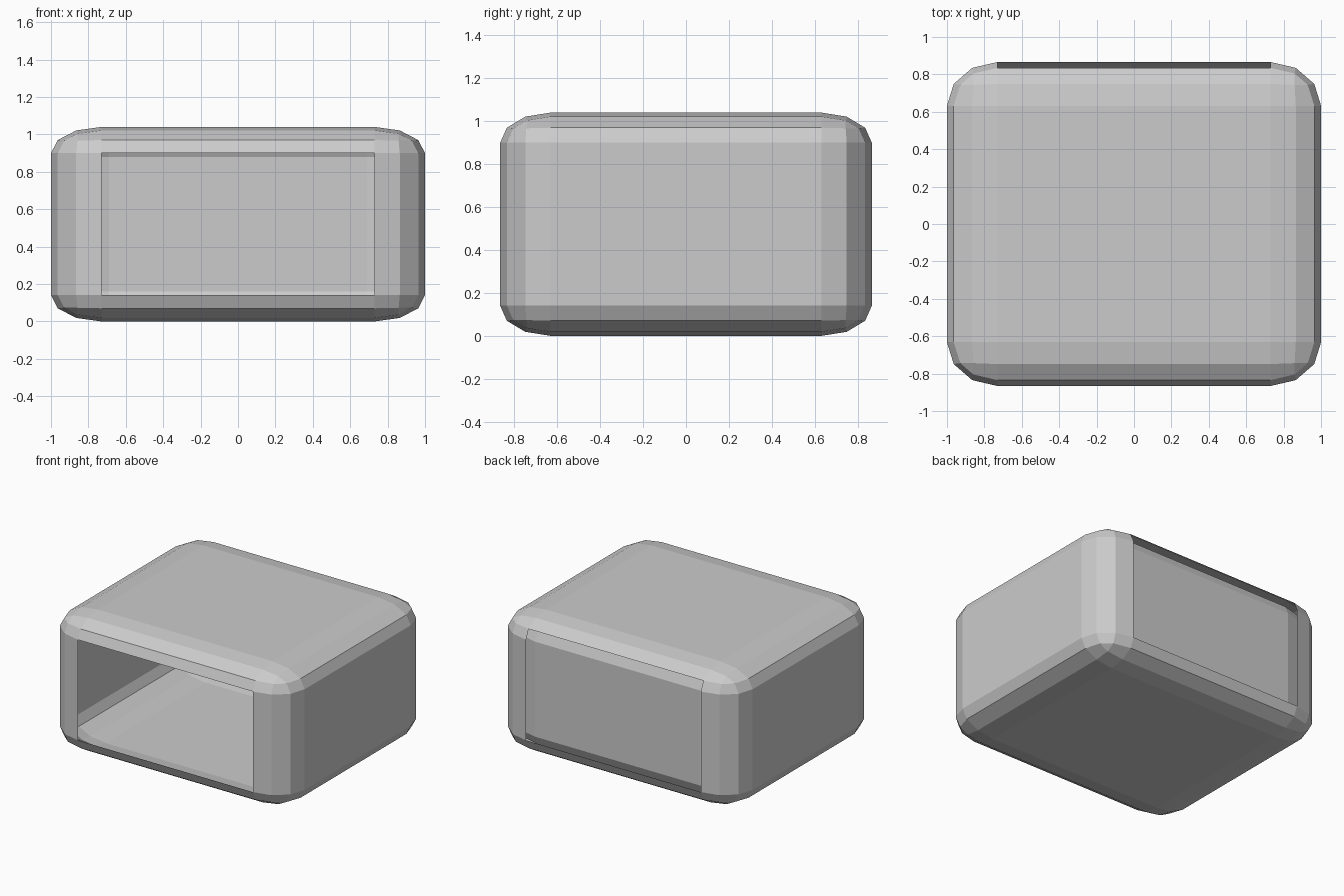
import bpy, bmesh
from mathutils import Matrix, Vector

if "Cube" in bpy.data.objects:
    bpy.data.objects.remove(bpy.data.objects["Cube"])

HALF = Vector((1.0, 0.866, 0.52))   # half sizes of the case
FLAT = 0.73                         # flat part of each side, as a share of the half size


def rounded_cube(scale):
    """Bevelled cube of unit half size, with its flat front face removed."""
    bm = bmesh.new()
    bmesh.ops.create_cube(bm, size=2)
    bmesh.ops.bevel(bm, geom=bm.edges[:], offset=1 - FLAT, offset_type='OFFSET',
                    segments=3, profile=0.5, affect='EDGES')
    bmesh.ops.scale(bm, vec=(scale,) * 3, verts=bm.verts)
    front = [f for f in bm.faces if f.calc_center_median().y < -0.99 * scale]
    bmesh.ops.delete(bm, geom=front, context='FACES')
    return bm


def finish(bm, name):
    bmesh.ops.transform(bm, verts=bm.verts, matrix=Matrix.Translation((0, 0, HALF.z))
                        @ Matrix.Diagonal((*HALF, 1)))
    mesh = bpy.data.meshes.new(name)
    bm.to_mesh(mesh)
    bm.free()
    obj = bpy.data.objects.new(name, mesh)
    bpy.context.collection.objects.link(obj)


# Outer case: the back face and the first strip above it are open
bm = rounded_cube(1)
gone = []
for f in bm.faces:
    c = f.calc_center_median()
    if abs(c.x) < 0.01 and c.y > 0.97 and c.z > -0.1:
        gone.append(f)
bmesh.ops.delete(bm, geom=gone, context='FACES')
finish(bm, "outer_case")

# Inner lining: slightly smaller, its front rim meets the edge of the opening
INNER = 0.945
bm = rounded_cube(INNER)
for v in bm.verts:
    if v.co.y < -0.999 * INNER:
        v.co /= INNER
bmesh.ops.reverse_faces(bm, faces=bm.faces[:])
finish(bm, "inner_lining")
